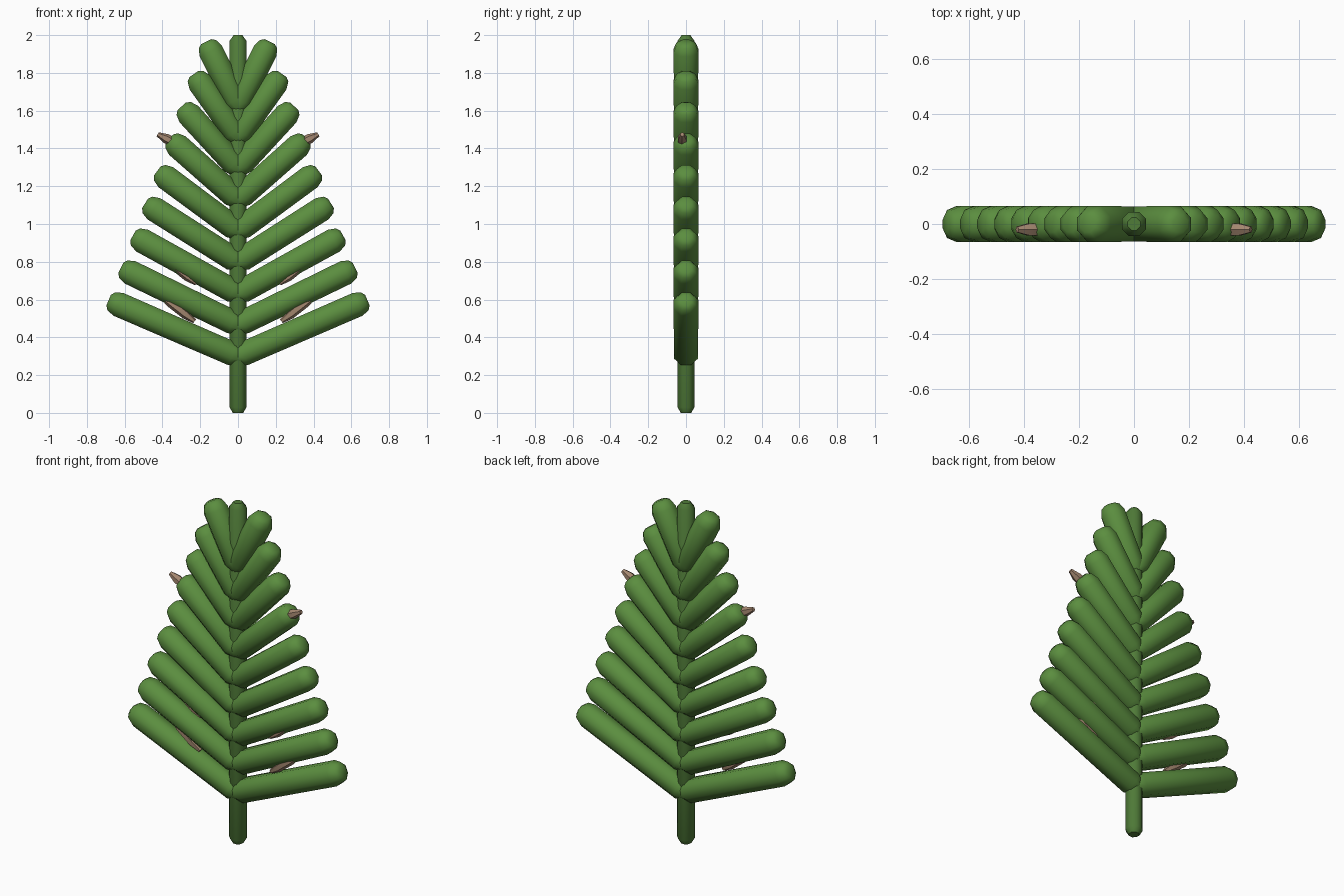
import bpy, bmesh, math
from mathutils import Vector, Matrix

if "Cube" in bpy.data.objects:
    bpy.data.objects.remove(bpy.data.objects["Cube"])


def material(name, rgb):
    m = bpy.data.materials.new(name)
    m.diffuse_color = (*rgb, 1)
    m.use_nodes = True
    m.node_tree.nodes["Principled BSDF"].inputs["Base Color"].default_value = m.diffuse_color
    return m


leaf_green = material("leaf green", (0.105, 0.27, 0.05))
stem_green = material("stem green", (0.08, 0.20, 0.04))
brown = material("spore brown", (0.37, 0.24, 0.16))


def tube(name, start, end, profile, sides, mat, phase=0.5):
    """Faceted tube; profile is a list of (distance along axis, radius)."""
    start, end = Vector(start), Vector(end)
    axis = (end - start).normalized()
    depth = Vector((0, 1, 0))
    depth = (depth - axis * depth.dot(axis)).normalized()
    side = axis.cross(depth)
    bm = bmesh.new()
    rings = []
    for d, r in profile:
        ring = []
        for k in range(sides):
            a = 2 * math.pi * (k + phase) / sides
            ring.append(bm.verts.new(start + axis * d + r * (math.cos(a) * depth + math.sin(a) * side)))
        rings.append(ring)
    for a, b in zip(rings, rings[1:]):
        for k in range(sides):
            n = (k + 1) % sides
            bm.faces.new((a[k], a[n], b[n], b[k]))
    bm.faces.new(rings[0][::-1])
    bm.faces.new(rings[-1])
    bmesh.ops.recalc_face_normals(bm, faces=bm.faces)
    me = bpy.data.meshes.new(name)
    bm.to_mesh(me)
    bm.free()
    me.materials.append(mat)
    ob = bpy.data.objects.new(name, me)
    bpy.context.collection.objects.link(ob)
    bpy.ops.object.select_all(action='DESELECT')
    ob.select_set(True)
    bpy.context.view_layer.objects.active = ob
    bpy.ops.object.shade_smooth_by_angle(angle=math.radians(50))
    return ob


# Central stem
tube("stem", (0, 0, 0), (0, 0, 2),
     [(0, 0.03), (0.03, 0.048), (1.97, 0.048), (2.0, 0.025)], 8, stem_green)

# Nine pairs of leaflets, steeper and shorter toward the top
for i in range(9):
    base_z = 0.30 + 0.166 * i
    tip_x = 0.685 - 0.0645 * i
    tip_z = 0.597 + 0.171 * i
    for s, label in ((-1, "left"), (1, "right")):
        a, b = Vector((0, 0, base_z)), Vector((s * tip_x, 0, tip_z))
        n = (b - a).length
        tube(f"leaflet_{label}_{i + 1}", a, b,
             [(-0.02, 0.045), (0.03, 0.069), (n - 0.055, 0.071), (n - 0.015, 0.055), (n, 0.032)],
             8, leaf_green)

# Brown spore pods tucked between and inside the leaflets
pods = [((0.23, 0.485), (0.415, 0.63)), ((0.22, 0.685), (0.40, 0.83)),
        ((0.24, 0.93), (0.41, 1.045)), ((0.26, 1.16), (0.41, 1.255)),
        ((0.28, 1.40), (0.425, 1.475))]
for i, (p, q) in enumerate(pods):
    for s, label in ((-1, "left"), (1, "right")):
        a, b = Vector((s * p[0], -0.02, p[1])), Vector((s * q[0], -0.02, q[1]))
        n = (b - a).length
        tube(f"spore_pod_{label}_{i + 1}", a, b,
             [(0, 0.012), (0.25 * n, 0.026), (0.7 * n, 0.026), (n, 0.012)], 6, brown)
